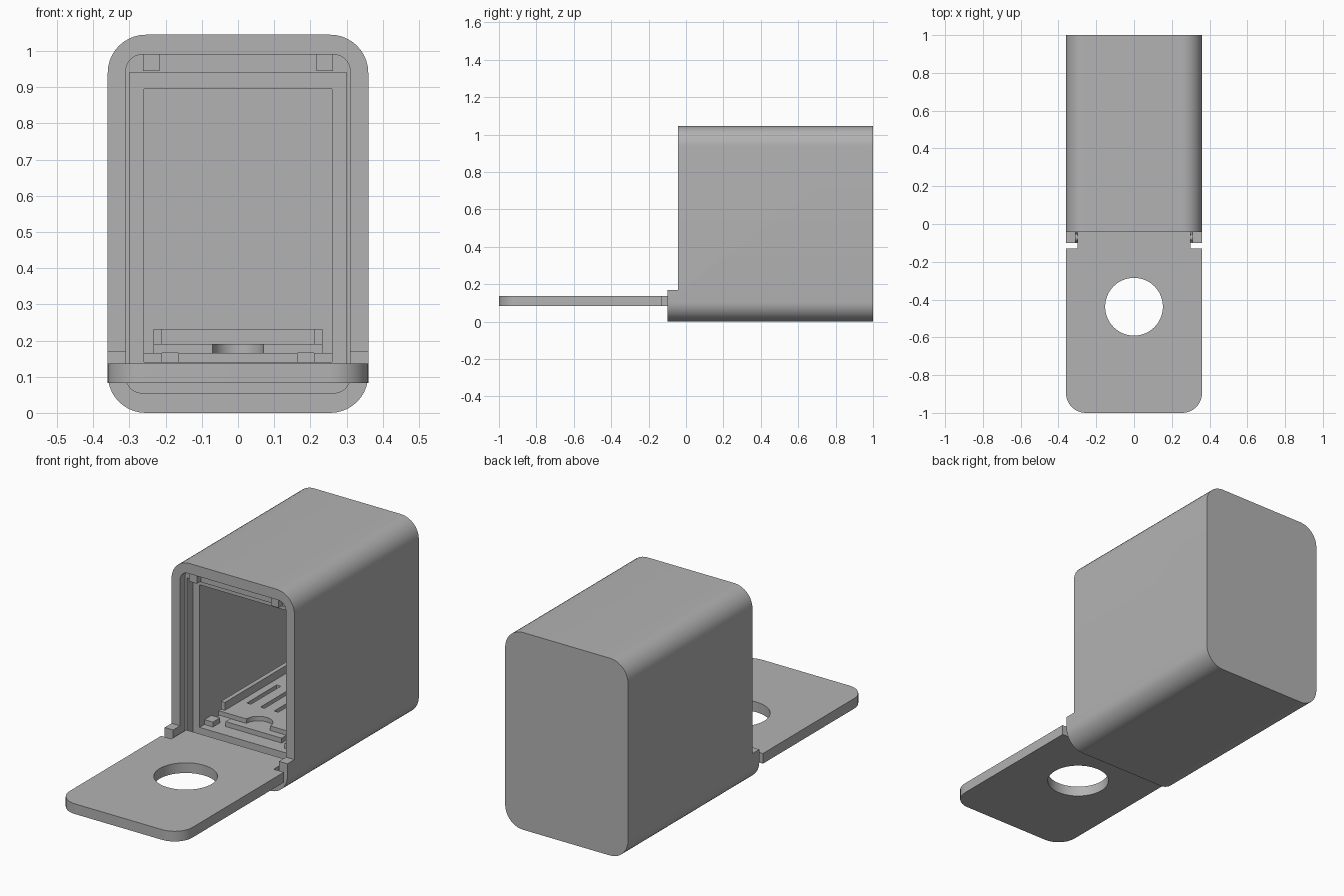
import bpy, bmesh, math
from mathutils import Vector

cube = bpy.data.objects.get("Cube")
if cube:
    bpy.data.objects.remove(cube, do_unlink=True)

grey = bpy.data.materials.new("light grey plastic")
grey.use_nodes = True
GREY = (0.45, 0.45, 0.45, 1)
grey.diffuse_color = GREY
grey.node_tree.nodes["Principled BSDF"].inputs["Base Color"].default_value = GREY


def rounded(x0, x1, v0, v1, r=0, r_high=None, steps=10):
    """Rectangle outline; r rounds the low corners and r_high the high ones."""
    r_high = r if r_high is None else r_high
    corners = [(x1, v0, -1, 1, r, 270), (x1, v1, -1, -1, r_high, 0),
               (x0, v1, 1, -1, r_high, 90), (x0, v0, 1, 1, r, 180)]
    pts = []
    for x, v, sx, sv, rad, start in corners:
        if not rad:
            pts.append((x, v))
            continue
        for i in range(steps + 1):
            a = math.radians(start + 90 * i / steps)
            pts.append((x + sx * rad + rad * math.cos(a), v + sv * rad + rad * math.sin(a)))
    return pts


def prism(name, pts, lo, hi, axis="Y"):
    """Extrude an outline along Y (outline in xz) or Z (outline in xy)."""
    place = (lambda p, d: (p[0], d, p[1])) if axis == "Y" else (lambda p, d: (p[0], p[1], d))
    bm = bmesh.new()
    face = bm.faces.new([bm.verts.new(place(p, lo)) for p in pts])
    out = bmesh.ops.extrude_face_region(bm, geom=[face])
    verts = [v for v in out["geom"] if isinstance(v, bmesh.types.BMVert)]
    move = Vector(place((0, 0), hi - lo))
    bmesh.ops.translate(bm, verts=verts, vec=move)
    bmesh.ops.recalc_face_normals(bm, faces=bm.faces)
    mesh = bpy.data.meshes.new(name)
    bm.to_mesh(mesh)
    bm.free()
    mesh.materials.append(grey)
    obj = bpy.data.objects.new(name, mesh)
    bpy.context.collection.objects.link(obj)
    return obj


def box(name, x0, x1, y0, y1, z0, z1):
    return prism(name, rounded(x0, x1, z0, z1), y0, y1)


def circle(cx, cy, r, n=48):
    return [(cx + r * math.cos(math.tau * i / n), cy + r * math.sin(math.tau * i / n))
            for i in range(n)]


def cut(target, *cutters):
    for c in cutters:
        mod = target.modifiers.new("cut", "BOOLEAN")
        mod.operation, mod.solver, mod.object = "DIFFERENCE", "EXACT", c
        bpy.context.view_layer.objects.active = target
        bpy.ops.object.modifier_apply(modifier=mod.name)
        bpy.data.objects.remove(c, do_unlink=True)


def smooth(obj):
    bpy.ops.object.select_all(action="DESELECT")
    obj.select_set(True)
    bpy.context.view_layer.objects.active = obj
    bpy.ops.object.shade_smooth_by_angle(angle=math.radians(30))


# Housing: rounded shell with a low front lip, a stepped recess and a deep cavity
housing = prism("housing", rounded(-0.36, 0.36, 0, 1.045, 0.105), -0.1, 1)
cut(housing,
    box("front_trim", -0.5, 0.5, -0.2, -0.042, 0.17, 1.2),
    prism("lid_recess", rounded(-0.31, 0.31, 0.055, 0.99, 0.045), -0.2, 0.0),
    box("seal_step", -0.3, 0.3, -0.1, 0.05, 0.1, 0.94),
    box("cavity", -0.26, 0.26, -0.1, 0.95, 0.14, 0.895))
smooth(housing)

# Lid: open flat plate with a round hole and a narrower hinge neck
lid = prism("lid", rounded(-0.36, 0.36, -1, -0.042, 0.105, 0), 0.083, 0.137, "Z")
cut(lid,
    prism("lid_hole", circle(0, -0.438, 0.153), 0, 0.3, "Z"),
    box("neck_left", 0.3, 0.5, -0.13, 0.1, 0, 0.3),
    box("neck_right", -0.5, -0.3, -0.13, 0.1, 0, 0.3))
smooth(lid)
box("hinge_neck", -0.3, 0.3, -0.042, -0.005, 0.083, 0.137)

# Tray: slotted plate with a finger notch
tray = box("tray_plate", -0.233, 0.233, 0.17, 0.87, 0.166, 0.19)
cut(tray, prism("finger_notch", circle(0, 0.17, 0.07), 0, 0.4, "Z"),
    *[box("slot", x - 0.012, x + 0.012, 0.32, 0.57, 0.1, 0.3)
      for x in (-0.16, -0.08, 0, 0.08, 0.16)])
smooth(tray)
box("tray_back", -0.21, 0.21, 0.85, 0.87, 0.19, 0.232)
box("tray_support", -0.165, 0.165, 0.13, 0.87, 0.138, 0.166)

# Paired parts on both sides
for side, s in (("left", 1), ("right", -1)):
    def pair(name, a, b, *rest):
        return box(f"{name}_{side}", min(s * a, s * b), max(s * a, s * b), *rest)
    pair("tray_rail", 0.21, 0.233, 0.19, 0.87, 0.19, 0.232)
    pair("tray_stop", 0.21, 0.262, 0.09, 0.15, 0.138, 0.166)
    pair("latch_tab", 0.217, 0.262, -0.035, 0.002, 0.945, 0.993)
    pin = prism(f"hinge_pin_{side}", circle(-0.072, 0.11, 0.02, 24), 0.29, 0.32, "Z")
    # Turn the pin so that it lies along x
    for v in pin.data.vertices:
        y, z, x = v.co
        v.co = (s * x, y, z)
    if s < 0:
        pin.data.flip_normals()
    smooth(pin)
